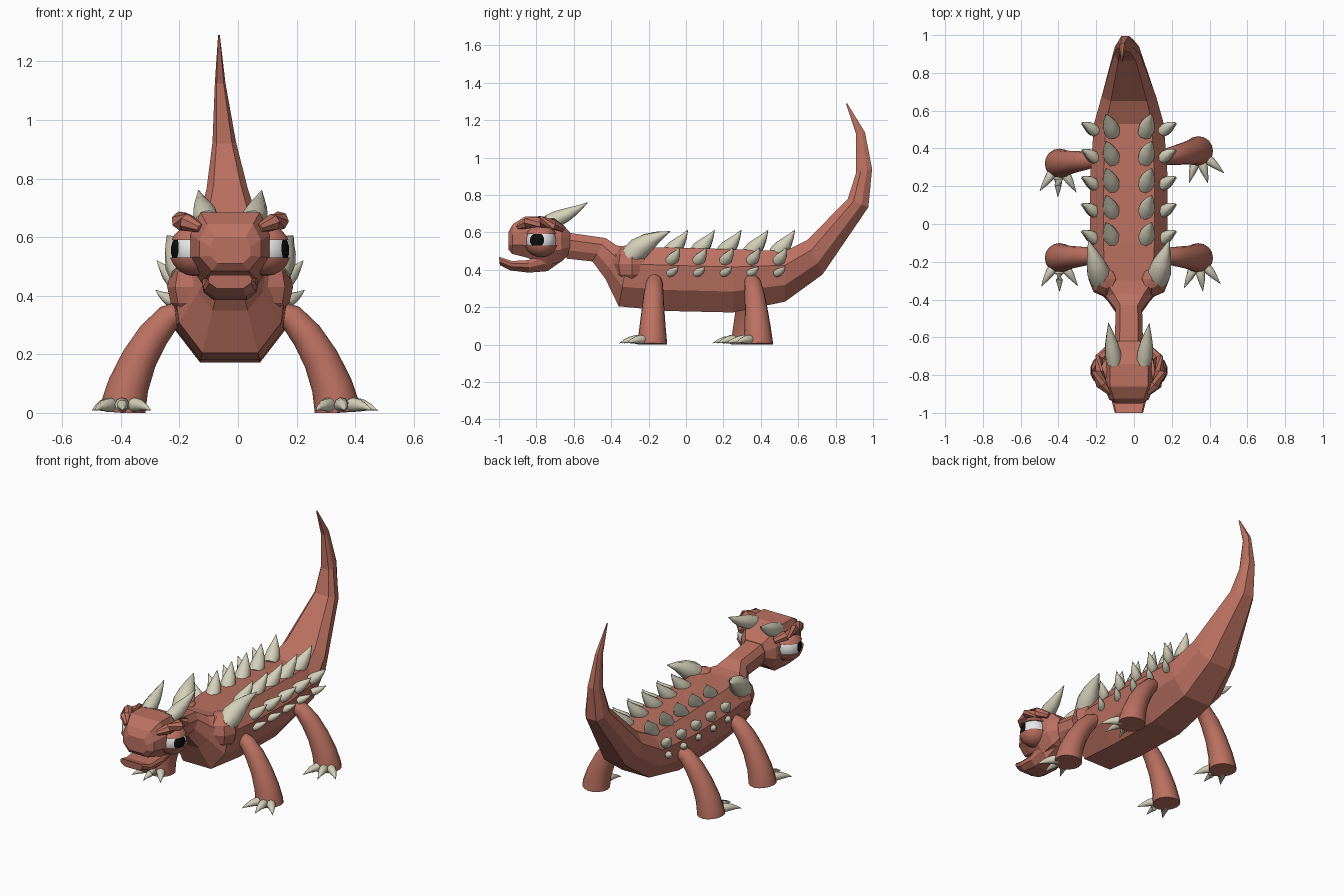
import bpy, bmesh, math
from mathutils import Vector, Matrix

cube = bpy.data.objects.get("Cube")
if cube:
    bpy.data.objects.remove(cube, do_unlink=True)

CX = -0.027  # body midline


def material(name, rgb):
    m = bpy.data.materials.new(name)
    m.use_nodes = True
    m.diffuse_color = (*rgb, 1)
    m.node_tree.nodes["Principled BSDF"].inputs["Base Color"].default_value = (*rgb, 1)
    return m


SKIN = material("terracotta skin", (0.50, 0.165, 0.12))
HORN = material("bone horn", (0.66, 0.63, 0.49))
WHITE = material("eye white", (0.85, 0.85, 0.85))
BLACK = material("pupil black", (0.004, 0.004, 0.004))


def finish(name, bm, mats, smooth=False):
    bmesh.ops.recalc_face_normals(bm, faces=bm.faces)
    me = bpy.data.meshes.new(name)
    bm.to_mesh(me)
    bm.free()
    for m in mats:
        me.materials.append(m)
    ob = bpy.data.objects.new(name, me)
    bpy.context.collection.objects.link(ob)
    if smooth:
        bpy.ops.object.select_all(action='DESELECT')
        ob.select_set(True)
        bpy.context.view_layer.objects.active = ob
        bpy.ops.object.shade_smooth_by_angle(angle=math.radians(50))
    return ob


def skin_rings(bm, rings):
    loops = [[bm.verts.new(p) for p in ring] for ring in rings]
    n = len(loops[0])
    for a, b in zip(loops, loops[1:]):
        for i in range(n):
            j = (i + 1) % n
            bm.faces.new((a[i], a[j], b[j], b[i]))
    bm.faces.new(loops[0])
    bm.faces.new(loops[-1])


def loft(name, stations, section):
    """Stations: top y, top z, bottom y, bottom z, half width, sideways shift."""
    outline = section + [(-u, t) for u, t in reversed(section)]
    bm = bmesh.new()
    skin_rings(bm, [[(CX + dx + u * hw, yb + (yt - yb) * t, zb + (zt - zb) * t)
                     for u, t in outline] for yt, zt, yb, zb, hw, dx in stations])
    return finish(name, bm, [SKIN])


def tube(bm, pts, radii, sides):
    pts = [Vector(p) for p in pts]
    rings = []
    for k, (p, r) in enumerate(zip(pts, radii)):
        d = (pts[min(k + 1, len(pts) - 1)] - pts[max(k - 1, 0)]).normalized()
        a = d.cross(Vector((0, 1, 0.01))).normalized()
        b = d.cross(a)
        ring = []
        for i in range(sides):
            w = math.tau * i / sides
            q = p + r * (math.cos(w) * a + math.sin(w) * b)
            q.z = max(q.z, 0)
            ring.append(q)
        rings.append(ring)
    skin_rings(bm, rings)


def horn(bm, base, tip, r, bend=(0, 0, 0), sides=9):
    """Curved, slightly bulging spike."""
    base, tip = Vector(base), Vector(tip)
    mid = (base + tip) / 2 + Vector(bend)
    pts = [base * (1 - t) ** 2 + mid * 2 * t * (1 - t) + tip * t * t
           for t in (0, 0.25, 0.5, 0.75, 1)]
    tube(bm, pts, [r * f for f in (0.9, 1, 0.78, 0.42, 0.03)], sides)


def ball(bm, centre, scale, u=12, v=8):
    mat = Matrix.Translation(centre) @ Matrix.Diagonal((*scale, 1))
    bmesh.ops.create_uvsphere(bm, u_segments=u, v_segments=v, radius=1, matrix=mat)


# Body, neck and upswept tail
loft("body", [
    (-0.64, 0.60, -0.64, 0.46, 0.075, 0),
    (-0.43, 0.57, -0.50, 0.445, 0.07, 0),
    (-0.37, 0.53, -0.43, 0.35, 0.12, 0),
    (-0.30, 0.52, -0.36, 0.205, 0.19, 0),
    (-0.10, 0.52, -0.10, 0.18, 0.205, 0),
    (0.25, 0.51, 0.25, 0.172, 0.205, 0),
    (0.53, 0.50, 0.53, 0.23, 0.185, 0),
    (0.65, 0.56, 0.73, 0.375, 0.145, 0),
    (0.865, 0.78, 0.975, 0.735, 0.07, -0.01),
    (0.91, 0.92, 0.995, 0.94, 0.04, -0.02),
    (0.91, 1.125, 0.957, 1.135, 0.018, -0.034),
    (0.855, 1.29, 0.862, 1.29, 0.003, -0.038),
], [(0.5, 0), (0.92, 0.33), (1, 0.72), (0.66, 1)])

# Skull and lower jaw
loft("head", [
    (-0.95, 0.60, -0.95, 0.51, 0.07, 0),
    (-0.925, 0.645, -0.93, 0.485, 0.105, 0),
    (-0.86, 0.685, -0.85, 0.465, 0.135, 0),
    (-0.74, 0.685, -0.75, 0.42, 0.135, 0),
    (-0.67, 0.655, -0.665, 0.445, 0.12, 0),
    (-0.62, 0.60, -0.62, 0.49, 0.075, 0),
], [(0.6, 0), (1, 0.3), (1, 0.65), (0.75, 1)])
loft("lower_jaw", [
    (-1.0, 0.47, -0.995, 0.425, 0.075, 0),
    (-0.93, 0.447, -0.94, 0.397, 0.092, 0),
    (-0.84, 0.452, -0.84, 0.385, 0.095, 0),
    (-0.74, 0.50, -0.74, 0.393, 0.095, 0),
    (-0.66, 0.53, -0.66, 0.45, 0.07, 0),
], [(0.6, 0), (0.95, 0.4), (1, 0.75), (0.9, 1)])

horns = {n: bmesh.new() for n in
         ("head_horns", "shoulder_horns", "back_spikes", "upper_side_spikes", "lower_side_spikes")}

for s, side in ((1, "left"), (-1, "right")):
    def at(x, y, z):
        return Vector((CX + s * x, y, z))

    # Low-poly shoulder
    bm = bmesh.new()
    ball(bm, at(0.12, -0.29, 0.43), (0.095, 0.1, 0.11), 8, 6)
    finish(side + "_shoulder", bm, [SKIN])

    # Eyeball, its pole aimed along the gaze so the pupil is a cap of faces
    eye = at(0.122, -0.775, 0.555)
    gaze = Vector((s * 0.93, -0.3, 0.05)).normalized()
    bm = bmesh.new()
    aim = Matrix.Translation(eye) @ gaze.to_track_quat('Z', 'Y').to_matrix().to_4x4()
    bmesh.ops.create_uvsphere(bm, u_segments=20, v_segments=18, radius=0.08, matrix=aim)
    for f in bm.faces:
        f.material_index = int((f.calc_center_median() - eye).normalized().dot(gaze) > 0.86)
    finish(side + "_eye", bm, [WHITE, BLACK], True)

    # Eyelids: slightly larger sphere slices above and below the eyeball
    for label, cut, up in (("upper", 0.036, 1), ("lower", -0.025, -1)):
        bm = bmesh.new()
        ball(bm, eye, (0.088, 0.09, 0.088), 14, 10)
        out = bmesh.ops.bisect_plane(bm, geom=bm.verts[:] + bm.edges[:] + bm.faces[:],
                                     plane_co=eye + Vector((0, 0, cut)),
                                     plane_no=(0, 0, up), clear_inner=True)
        edges = [g for g in out["geom_cut"] if isinstance(g, bmesh.types.BMEdge)]
        bmesh.ops.contextual_create(bm, geom=edges)
        finish(side + "_" + label + "_eyelid", bm, [SKIN], True)

    # Heavy brow ridge
    bm = bmesh.new()
    tube(bm, [at(0.1, -0.895, 0.63), at(0.145, -0.85, 0.65), at(0.168, -0.78, 0.656),
              at(0.152, -0.71, 0.645), at(0.11, -0.66, 0.62)],
         [0.015, 0.03, 0.033, 0.03, 0.018], 7)
    finish(side + "_brow", bm, [SKIN])

    # Horns and rows of spikes
    horn(horns["head_horns"], at(0.078, -0.74, 0.655), at(0.108, -0.525, 0.76), 0.043,
         (0, 0.01, -0.015))
    horn(horns["shoulder_horns"], at(0.15, -0.30, 0.47), at(0.215, -0.085, 0.605), 0.062,
         (-s * 0.01, -0.015, 0.025))
    for k in range(5):
        y = -0.075 + 0.143 * k
        horn(horns["back_spikes"], at(0.085, y - 0.02, 0.485), at(0.122, y + 0.085, 0.613), 0.044,
             (0, 0.012, -0.01))
        horn(horns["upper_side_spikes"], at(0.175, y - 0.01, 0.445), at(0.25, y + 0.04, 0.52), 0.032,
             (0, 0.01, -0.01))
        horn(horns["lower_side_spikes"], at(0.19, y - 0.015, 0.38), at(0.255, y + 0.035, 0.42), 0.022,
             (0, 0.008, -0.008))

    # Legs: hip y, foot y, and the turn of the claws
    for label, hip, foot, turn in (("front", -0.165, -0.18, 4 + 3 * s),
                                   ("hind", 0.345, 0.353 + 0.033 * s, 7 + 9 * s)):
        bm = bmesh.new()
        path = [(0.14, 0.355), (0.21, 0.325), (0.262, 0.265), (0.31, 0.185),
                (0.347, 0.095), (0.365, 0.02), (0.367, 0)]
        tube(bm, [at(x, hip + (foot - hip) * (x - 0.14) / 0.227, z) for x, z in path],
             [0.035, 0.046, 0.054, 0.061, 0.07, 0.078, 0.079], 16)
        finish(side + "_" + label + "_leg", bm, [SKIN], True)

        # Three splayed claws
        bm = bmesh.new()
        heel = at(0.37, foot, 0)
        for spread in (-33, 0, 33):
            a = math.radians(spread + turn)
            d = Vector((math.sin(a), -math.cos(a), 0))
            horn(bm, heel + d * 0.05 + Vector((0, 0, 0.025)),
                 heel + d * 0.178 + Vector((0, 0, 0.008)), 0.025, (0, 0, 0.018))
        finish(side + "_" + label + "_claws", bm, [HORN], True)

for name, bm in horns.items():
    finish(name, bm, [HORN], True)
